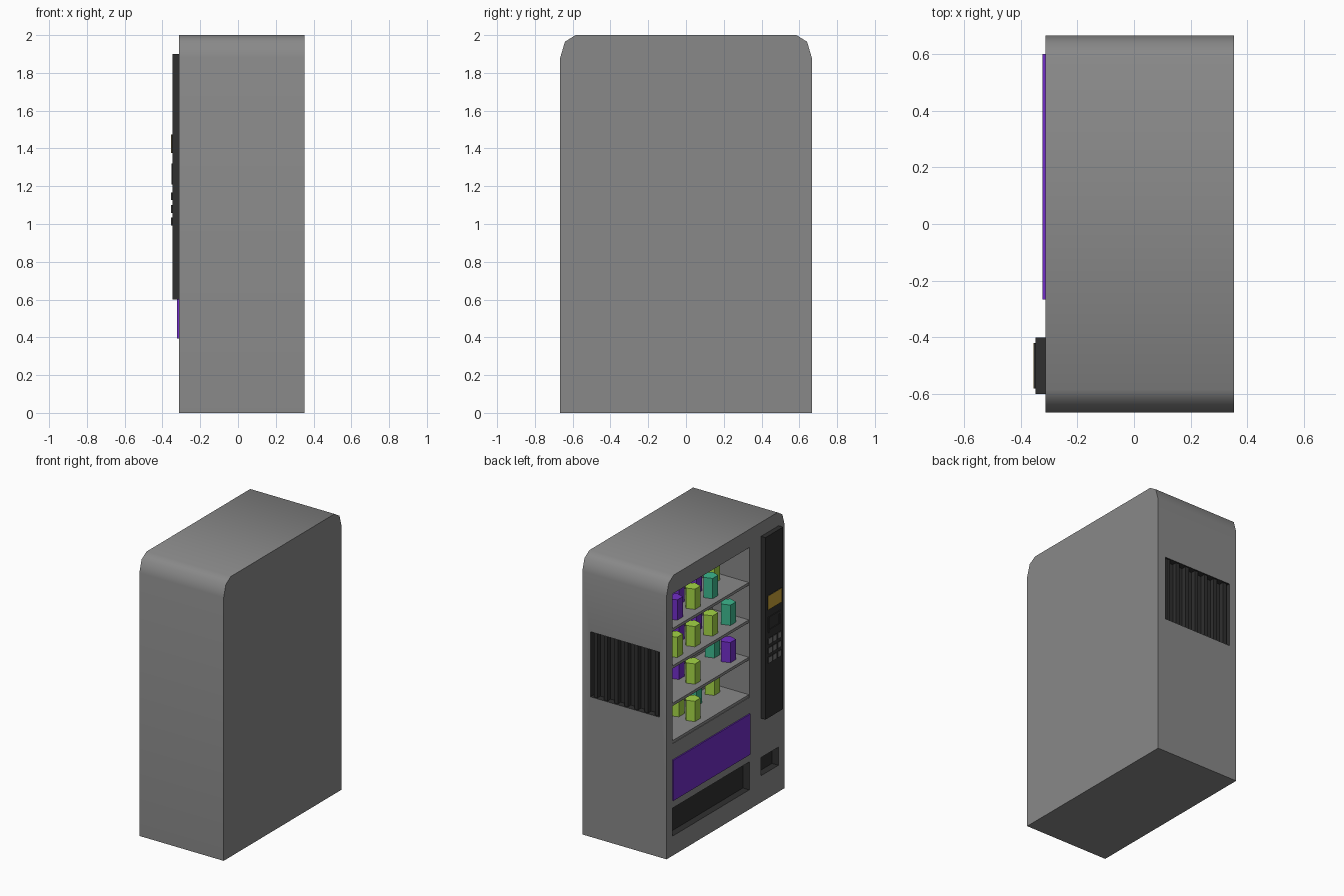
import bpy, bmesh, math

cube = bpy.data.objects.get("Cube")
if cube:
    bpy.data.objects.remove(cube, do_unlink=True)


def material(name, r, g, b):
    m = bpy.data.materials.new(name)
    m.use_nodes = True
    m.diffuse_color = (r, g, b, 1)
    m.node_tree.nodes["Principled BSDF"].inputs["Base Color"].default_value = (r, g, b, 1)
    return m


GREY = material("casing grey", 0.25, 0.25, 0.25)
DARK = material("charcoal", 0.029, 0.029, 0.029)
KEY = material("key grey", 0.19, 0.19, 0.19)
PURPLE = material("purple", 0.165, 0.027, 0.57)
LIME = material("lime", 0.37, 0.66, 0.06)
TEAL = material("teal", 0.045, 0.47, 0.27)
GOLD = material("gold", 0.57, 0.36, 0.04)


def prism(name, points, depth, mats):
    """Extrude a planar loop of points along the depth vector."""
    bm = bmesh.new()
    face = bm.faces.new([bm.verts.new(p) for p in points])
    new = bmesh.ops.extrude_face_region(bm, geom=[face])["geom"]
    bmesh.ops.translate(bm, vec=depth, verts=[v for v in new if isinstance(v, bmesh.types.BMVert)])
    bmesh.ops.recalc_face_normals(bm, faces=bm.faces)
    mesh = bpy.data.meshes.new(name)
    bm.to_mesh(mesh)
    bm.free()
    for m in mats:
        mesh.materials.append(m)
    ob = bpy.data.objects.new(name, mesh)
    bpy.context.collection.objects.link(ob)
    return ob


def box(name, x, y, z, mat):
    loop = [(x[0], y[0], z[0]), (x[1], y[0], z[0]), (x[1], y[1], z[0]), (x[0], y[1], z[0])]
    return prism(name, loop, (0, 0, z[1] - z[0]), [mat])


FRONT, BACK, SIDE = -0.313, 0.353, 0.666

# Casing: rounded-top profile extruded through the depth
half = [(SIDE, 0), (SIDE, 1.88), (0.641, 1.965), (0.585, 2)]
profile = half + [(-y, z) for y, z in reversed(half)]
casing = prism("casing", [(FRONT, y, z) for y, z in profile], (BACK - FRONT, 0, 0), [GREY, DARK])

# Openings: x range, y range, z range, material slot
WINDOW_Y = (-0.267, 0.597)
VENT_X, VENT_Z = (-0.255, 0.29), (1.0, 1.465)
INNER = FRONT + 0.29
RECESS = FRONT + 0.05
openings = [
    ((-0.4, INNER), WINDOW_Y, (0.80, 1.87), 0),
    ((-0.4, RECESS), WINDOW_Y, (0.14, 0.34), 1),
    ((-0.4, RECESS), (-0.595, -0.402), (0.19, 0.32), 1),
    (VENT_X, (0.62, 0.8), VENT_Z, 1),
]
bpy.context.view_layer.objects.active = casing
for x, y, z, slot in openings:
    cutter = box("cutter", x, y, z, GREY)
    cutter.hide_render = True
    mod = casing.modifiers.new("opening", "BOOLEAN")
    mod.operation = "DIFFERENCE"
    mod.solver = "EXACT"
    mod.object = cutter
    bpy.ops.object.modifier_apply(modifier=mod.name)
    bpy.data.objects.remove(cutter, do_unlink=True)

# Recess walls take the colour of their opening
for poly in casing.data.polygons:
    poly.material_index = 0
    c = poly.center
    if c.x < FRONT + 0.001 or c.y > SIDE - 0.001:
        continue
    for x, y, z, slot in openings:
        if all(r[0] - 0.002 < v < r[1] + 0.002 for v, r in zip(c, (x, y, z))):
            poly.material_index = slot

bpy.ops.object.select_all(action="DESELECT")
casing.select_set(True)
bpy.ops.object.shade_smooth_by_angle(angle=math.radians(45))

# Shelves and the goods on them; one letter per column, dot for empty
goods = {"P": PURPLE, "L": LIME, "T": TEAL}
front_rows = ["PLT.", "LLLT", ".L.P", ".L.."]
back_rows = ["LPPL", "PPP.", "LP.T", "PLTL"]


def can(x, y, z, mat):
    r = 0.053
    ring = [(x + r * math.cos(i * math.tau / 5), y + r * math.sin(i * math.tau / 5), z) for i in range(5)]
    prism("can", ring, (0, 0, 0.145), [mat])


for level in range(4):
    top = 1.62 - 0.267 * level
    box("shelf", (FRONT + 0.004, INNER), WINDOW_Y, (top - 0.02, top), GREY)
    for rows, depth in ((front_rows, 0.095), (back_rows, 0.222)):
        for column, code in enumerate(rows[level]):
            if code in goods:
                can(FRONT + depth, 0.44 - 0.2 * column, top, goods[code])

# Sign plate below the window
box("sign_plate", (-0.322, FRONT), (-0.267, 0.6), (0.395, 0.685), PURPLE)

# Control panel; its fittings are dark blocks with thin coloured faces
PANEL, RAISED, FACE = -0.348, -0.353, -0.354
box("control_panel", (PANEL, FRONT), (-0.6, -0.4), (0.6, 1.9), DARK)


def fitting(name, y, z, mat):
    box(name + "_block", (RAISED, PANEL), y, z, DARK)
    box(name + "_face", (FACE, RAISED), y, z, mat)


fitting("display", (-0.58, -0.42), (1.375, 1.475), GOLD)
for row in range(3):
    for col in range(3):
        y, z = -0.447 - 0.053 * col, 1.147 - 0.067 * row
        fitting("key", (y - 0.021, y + 0.021), (z - 0.021, z + 0.021), KEY)

# Note slot: raised surround with an open mouth
for y in (-0.57, -0.445):
    box("note_slot_side", (RAISED, PANEL), (y, y + 0.015), (1.21, 1.32), DARK)
for z in (1.21, 1.30):
    box("note_slot_rail", (RAISED, PANEL), (-0.555, -0.445), (z, z + 0.02), DARK)

# Upright slats set back inside the side vent
for i in range(7):
    x = VENT_X[0] + 0.03 + 0.08 * i
    box("vent_slat", (x - 0.014, x + 0.014), (0.62, SIDE - 0.012), VENT_Z, DARK)
